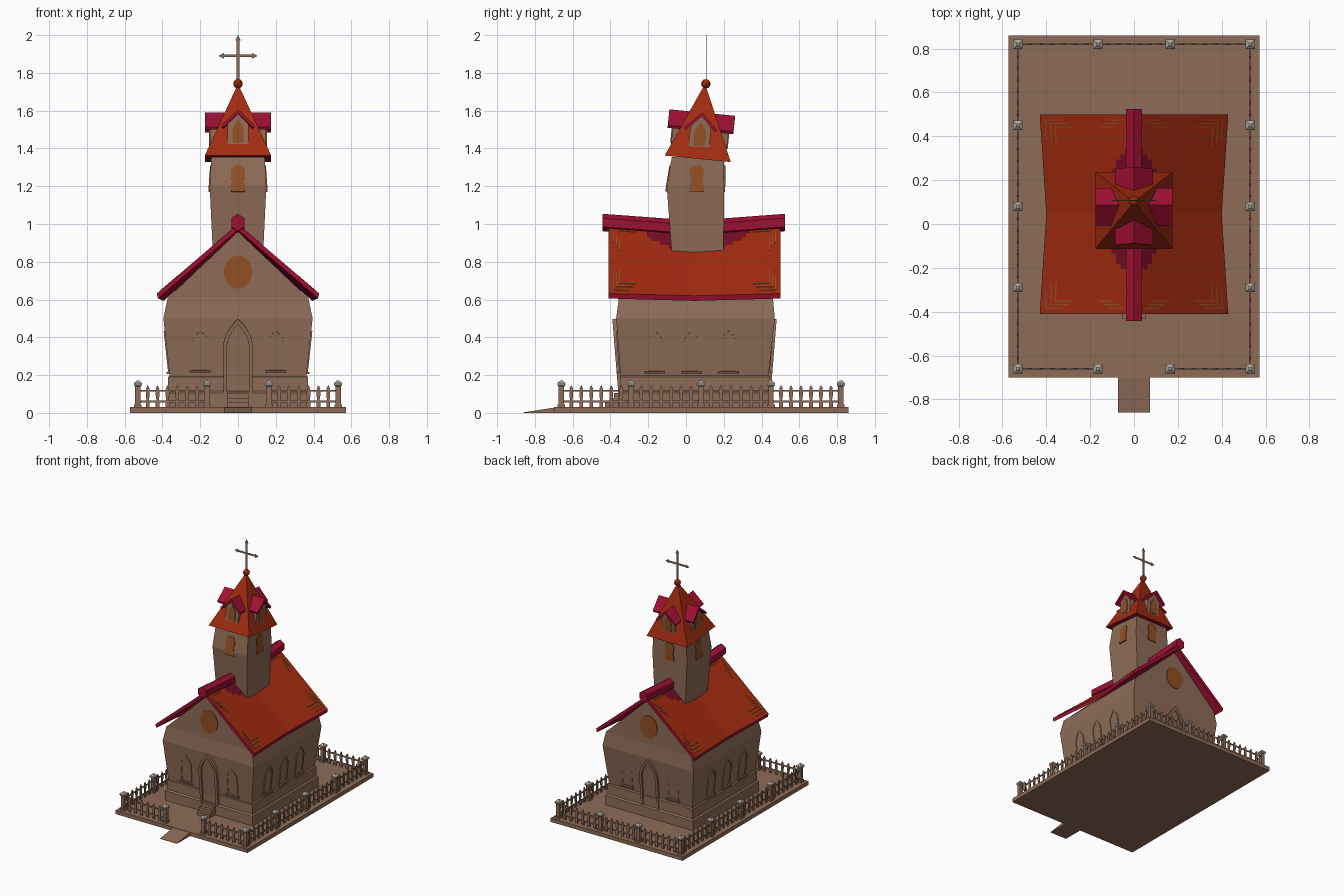
import bpy, bmesh, math
from mathutils import Matrix, Vector

if "Cube" in bpy.data.objects:
    bpy.data.objects.remove(bpy.data.objects["Cube"])

def material(name, rgb):
    m = bpy.data.materials.new(name)
    m.diffuse_color = (*rgb, 1)
    m.use_nodes = True
    m.node_tree.nodes["Principled BSDF"].inputs["Base Color"].default_value = m.diffuse_color
    return m

BROWN = material("warm brown", (0.27, 0.15, 0.095))
RED = material("roof red", (0.36, 0.024, 0.005))
CRIMSON = material("crimson", (0.35, 0.005, 0.032))
ORANGE = material("window orange", (0.29, 0.08, 0.017))
GREY = material("stone grey", (0.43, 0.40, 0.35))
DARK = material("dark crimson", (0.17, 0.004, 0.02))
I = Matrix()

def loft(bm, rings, M=I, caps=True, mat=0):
    """Skin a list of equal-length point rings."""
    vs = [[bm.verts.new(M @ Vector(p)) for p in r] for r in rings]
    n = len(vs[0])
    faces = [bm.faces.new((a[i], a[(i + 1) % n], b[(i + 1) % n], b[i]))
             for a, b in zip(vs, vs[1:]) for i in range(n)]
    if caps:
        faces += [bm.faces.new(vs[0][::-1]), bm.faces.new(vs[-1])]
    for f in faces:
        f.material_index = mat

def prism(bm, pts, y0, y1, M=I, mat=0):
    loft(bm, [[(x, y, z) for x, z in pts] for y in (y0, y1)], M, mat=mat)

def rect(x0, x1, y0, y1, z):
    return [(x0, y0, z), (x1, y0, z), (x1, y1, z), (x0, y1, z)]

def box(bm, x0, x1, y0, y1, z0, z1, mat=0):
    loft(bm, [rect(x0, x1, y0, y1, z0), rect(x0, x1, y0, y1, z1)], mat=mat)

def finish(bm, name, *mats):
    bmesh.ops.recalc_face_normals(bm, faces=bm.faces)
    me = bpy.data.meshes.new(name)
    bm.to_mesh(me)
    bm.free()
    for m in mats:
        me.materials.append(m)
    ob = bpy.data.objects.new(name, me)
    bpy.context.collection.objects.link(ob)
    return ob

def place(x, y, z, turn=0, tilt=0):
    return (Matrix.Translation((x, y, z)) @ Matrix.Rotation(math.radians(turn), 4, 'Z')
            @ Matrix.Rotation(math.radians(tilt), 4, 'X'))

def arch(w, h, spring, z0=0, n=7):
    right = [(w * (1 - (i / n) ** 2), spring + (h - spring) * i / n) for i in range(n)]
    return ([(w, z0)] + right + [(0, h)] + [(-x, z) for x, z in right[::-1]] + [(-w, z0)])

# ground slab and path ramp
bm = bmesh.new()
box(bm, -.572, .572, -.70, .86, 0, .03)
finish(bm, "ground_slab", BROWN)
bm = bmesh.new()
loft(bm, [[(x, -.86, 0), (x, -.69, 0), (x, -.69, .029), (x, -.86, .003)] for x in (-.073, .073)])
finish(bm, "path_ramp", BROWN)

# fence: posts with caps, rails and pickets
posts, pickets = bmesh.new(), bmesh.new()
half = [(.010, .03), (.010, .058), (.006, .066), (.010, .09), (.010, .115), (.006, .122), (.010, .128)]
shape = half + [(0, .147)] + [(-x, z) for x, z in half[::-1]]

def fence_run(a, b, n):
    a, b = Vector(a), Vector(b)
    M0 = Matrix.Rotation(math.atan2(b.y - a.y, b.x - a.x), 4, 'Z')
    for i in range(1, n):
        p = a.lerp(b, i / n)
        prism(pickets, shape, -.004, .004, Matrix.Translation((p.x, p.y, 0)) @ M0)
    L = (b - a).length
    for z in (.055, .112):
        prism(pickets, [(0, z), (L, z), (L, z + .01), (0, z + .01)], -.003, .003,
              Matrix.Translation((a.x, a.y, 0)) @ M0)

xs, ys = [-.53, -.165, .165, .53], [-.66, -.29, .08, .45, .82]
for x in xs:
    for y in ys:
        if abs(x) > .5 or y in (ys[0], ys[-1]):
            for z, r, m in ((.03, .02, 0), (.045, .014, 0)):
                box(posts, x - r, x + r, y - r, y + r, z, .045 if r > .015 else .145, m)
            loft(posts, [rect(x - r, x + r, y - r, y + r, z) for r, z in
                         ((.015, .14), (.021, .147), (.021, .158), (.006, .172))], mat=1)
for y in (ys[0], ys[-1]):
    for a, b in zip(xs, xs[1:]):
        if not (y < 0 and a < 0 < b):
            fence_run((a, y), (b, y), 7)
for x in (xs[0], xs[-1]):
    for a, b in zip(ys, ys[1:]):
        fence_run((x, a), (x, b), 7)
finish(posts, "fence_posts", BROWN, GREY)
finish(pickets, "fence_pickets", BROWN)

# stepped plinth and front steps
bm = bmesh.new()
loft(bm, [rect(-.36 - g, .36 + g, -.34 - g, .435 + g, z) for g, z in
          ((.02, .03), (.02, .105), (.01, .115), (.01, .19), (0, .2))])
finish(bm, "plinth", BROWN)
bm = bmesh.new()
for i in range(3):
    box(bm, -.055, .055, -.43 + .025 * i, -.34, .03, .055 + .025 * i)
finish(bm, "front_steps", BROWN)

# bulging nave walls with gables and a sagging ridge
bm = bmesh.new()
loft(bm, [rect(-.36, .36, -.345, .435, .18), rect(-.395, .395, -.37, .47, .5),
          rect(-.372, .372, -.355, .46, .61)])
loft(bm, [[(-.372, y, .608), (.372, y, .608), (0, y, z)] for y, z in
          ((-.355, .96), (.05, .915), (.46, .96))])
finish(bm, "nave_walls", BROWN)

# doors and windows: raised arch frame, panel, sill
bm = bmesh.new()
def opening(M, w, h, spring, trim, depth, sill):
    o, i = arch(w, h, spring), arch(w - trim, h - trim * 1.5, spring, trim * .6)
    loft(bm, [[(x, y, z) for x, z in p] for p, y in
              ((o, .01), (o, -depth), (i, -depth), (i, .01))], M, caps=False)
    prism(bm, i, .01, -depth * .35, M)
    if sill:
        prism(bm, [(-w - .008, -.008), (w + .008, -.008), (w + .008, .004), (-w - .008, .004)],
              .01, -.016, M)
for y, turn in ((-.338, 0), (.428, 180)):
    opening(place(0, y, .1, turn, 4.6), .078, .4, .25, .02, .02, False)
    for x in (-.2, .2):
        opening(place(x, y + math.copysign(.009, y), .22, turn, 4.6), .047, .215, .135, .01, .007, True)
for x, turn in ((.363, 90), (-.363, -90)):
    for y in (-.165, .03, .225):
        opening(place(x, y, .215, turn, 6.2), .047, .22, .14, .01, .007, True)
finish(bm, "doors_and_windows", BROWN)

# round gable windows
bm = bmesh.new()
disc = [(.075 * math.cos(k * math.pi / 10), .745 + .088 * math.sin(k * math.pi / 10)) for k in range(20)]
prism(bm, disc, -.360, -.353)
prism(bm, disc, .458, .465)
finish(bm, "round_windows", ORANGE)

# sagging saddle roof; colour by face direction and nearness to the tower
def roof_point(s, t, dz=0):
    sag = 1 - abs(t)
    ridge, eave = 1.0 - .035 * sag, .632 - .012 * sag
    return (s * (.43 - .03 * sag), .045 + .455 * t, ridge + (eave - ridge) * abs(s) + dz)

bm = bmesh.new()
NS, NT = 40, 40
rings = []
for j in range(NT + 1):
    t = j * 2 / NT - 1
    ss = [i * 2 / NS - 1 for i in range(NS + 1)]
    rings.append([roof_point(s, t) for s in ss] + [roof_point(s * .985, t, -.032) for s in ss[::-1]])
loft(bm, rings, caps=False)
for r in (rings[0], rings[-1]):
    vs = [bm.verts.new(p) for p in r]
    for i in range(NS):
        bm.faces.new((vs[i], vs[i + 1], vs[-2 - i], vs[-1 - i]))
bmesh.ops.remove_doubles(bm, verts=bm.verts, dist=1e-5)
bmesh.ops.recalc_face_normals(bm, faces=bm.faces)
for f in bm.faces:
    c = f.calc_center_median()
    if f.normal.z < .3:
        f.material_index = 1
    elif (c.x / .13) ** 2 + ((c.y - .06) / .28) ** 2 < 1:
        f.material_index = 2
finish(bm, "nave_roof", RED, CRIMSON, DARK)

# thin tile marks in the roof corners
bm = bmesh.new()
def mark(s0, s1, t0, t1):
    loft(bm, [[roof_point(s, t, dz) for s, t in ((s0, t0), (s1, t0), (s1, t1), (s0, t1))]
              for dz in (-.004, .003)])
for a in (-1, 1):
    for b in (-1, 1):
        for k in range(3):
            d, e = .05 + .05 * k, .05 + .035 * k
            for near in (d, 1.06 - d):
                mark(a * (1 - near), a * (1 - near - .014), b * (1 - e), b * (.8 - e))
            for lo, hi in ((1 - d, .8 - d), (.06 + d, .22 + d)):
                mark(a * lo, a * hi, b * (1 - e), b * (.988 - e))
finish(bm, "roof_tile_marks", ORANGE)

# hexagonal ridge cap
bm = bmesh.new()
loft(bm, [[(.041 * math.sin(k * math.pi / 3), y, z + .046 * math.cos(k * math.pi / 3))
           for k in range(6)] for y, z in ((-.443, 1.008), (.045, .972), (.525, 1.008))])
finish(bm, "ridge_cap", CRIMSON)

# bulging tower with painted windows
bm = bmesh.new()
loft(bm, [rect(-h, h, c - g, c + g, z) for h, c, g, z in
          ((.131, .063, .135, .8), (.15, .05, .152, 1.2), (.141, .063, .138, 1.355))])
finish(bm, "tower", BROWN)
bm = bmesh.new()
blob = [(.038, -.07), (.038, -.035), (.03, -.01), (.038, .02), (.036, .05), (.02, .07)]
blob += [(-x, z) for x, z in blob[::-1]]
for x, y, turn, tilt in ((0, -.094, 0, -9), (0, .2035, 180, 1), (.1475, .057, 90, -4), (-.1475, .057, -90, -4)):
    prism(bm, blob, .003, -.005, place(x, y, 1.24, turn, tilt))
finish(bm, "tower_windows", ORANGE)

# leaning spire with four dormers
LEAN = Matrix.Translation((0, .062, 1.345)) @ Matrix.Rotation(math.radians(-5.6), 4, 'X')
bm = bmesh.new()
loft(bm, [rect(-r, r, -r, r, z) for r, z in ((.176, 0), (.004, .39))], LEAN)
bm.faces.ensure_lookup_table()
bm.faces[4].material_index = 1
finish(bm, "spire", RED, CRIMSON)
walls, roofs, panes = bmesh.new(), bmesh.new(), bmesh.new()
for turn in (0, 90, 180, 270):
    M = LEAN @ Matrix.Rotation(math.radians(turn), 4, 'Z')
    prism(walls, [(-.055, .055), (.055, .055), (.055, .17), (0, .228), (-.055, .17)], -.148, -.03, M)
    prism(roofs, [(0, .246), (.086, .162), (.078, .148), (0, .225), (-.078, .148), (-.086, .162)],
          -.175, -.035, M)
    prism(panes, arch(.03, .19, .13, .07), -.153, -.145, M)
finish(walls, "dormer_walls", BROWN)
finish(roofs, "dormer_roofs", CRIMSON)
finish(panes, "dormer_windows", ORANGE)

# finial ball and flat cross
bm = bmesh.new()
bmesh.ops.create_uvsphere(bm, u_segments=8, v_segments=6, radius=.025,
                          matrix=Matrix.Translation((0, .105, 1.742)))
finish(bm, "finial_ball", RED)
bm = bmesh.new()
arm = [(-.007, 0), (-.007, .075), (-.015, .075), (0, .103), (.015, .075), (.007, .075), (.007, 0)]
for pts in ([(x, 1.89 + z * 1.07) for x, z in arm], [(z, 1.89 + x) for x, z in arm],
            [(-z, 1.89 + x) for x, z in arm], [(-.007, 1.75), (.007, 1.75), (.007, 1.89), (-.007, 1.89)]):
    prism(bm, pts, .106, .109)
finish(bm, "cross", BROWN)
